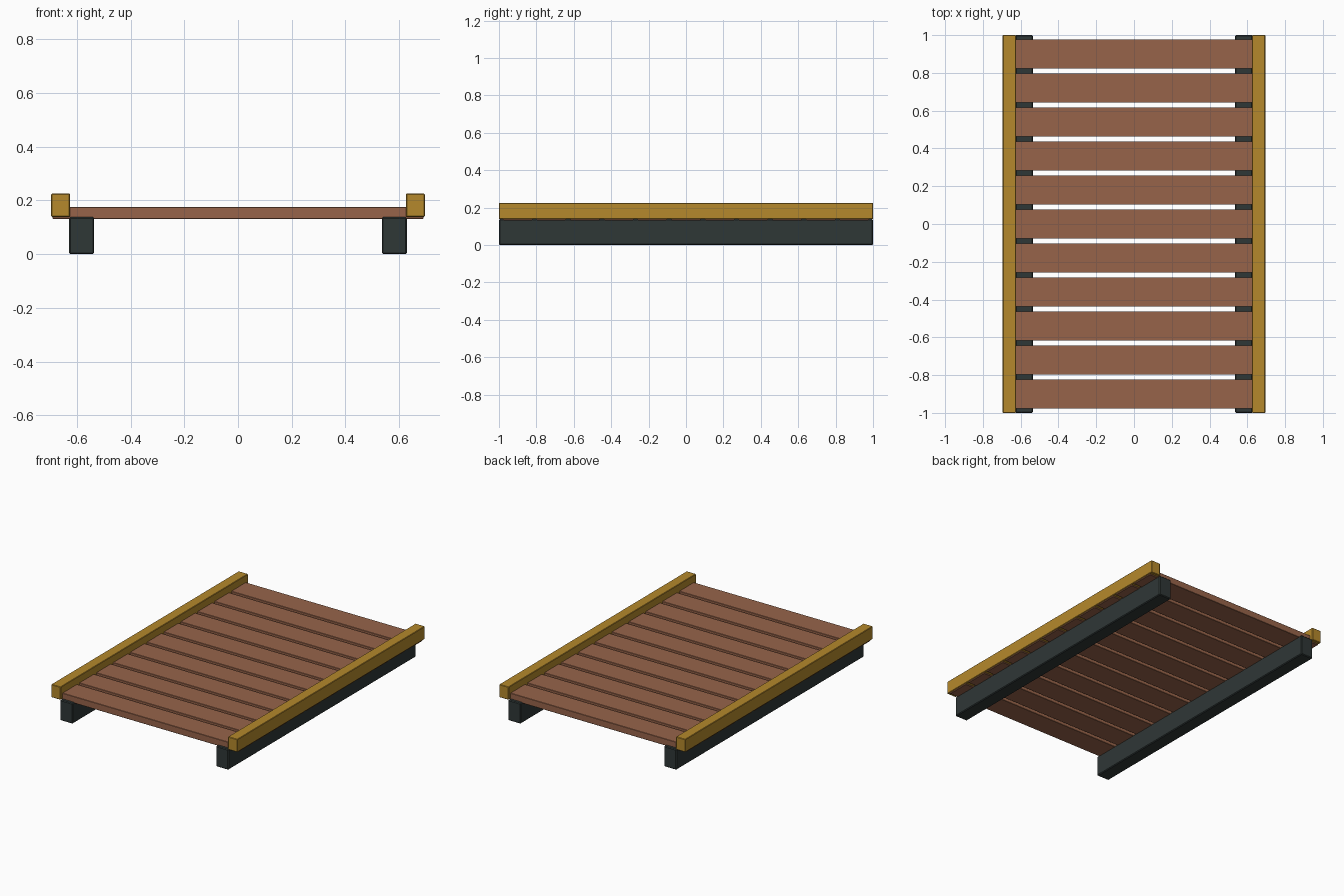
import bpy

if "Cube" in bpy.data.objects:
    bpy.data.objects.remove(bpy.data.objects["Cube"], do_unlink=True)


def material(name, rgb):
    m = bpy.data.materials.new(name)
    m.use_nodes = True
    m.diffuse_color = (*rgb, 1)
    m.node_tree.nodes["Principled BSDF"].inputs["Base Color"].default_value = (*rgb, 1)
    return m


def box(name, low, high, mat, bevel):
    centre = [(a + b) / 2 for a, b in zip(low, high)]
    bpy.ops.mesh.primitive_cube_add(size=1, location=centre)
    ob = bpy.context.object
    ob.name = name
    ob.scale = [b - a for a, b in zip(low, high)]
    bpy.ops.object.transform_apply(location=False, rotation=False, scale=True)
    ob.data.materials.append(mat)
    mod = ob.modifiers.new("edge_bevel", "BEVEL")
    mod.width = bevel
    mod.segments = 1
    return ob


wood = material("brown_wood", (0.31, 0.127, 0.068))
ochre = material("ochre_paint", (0.46, 0.25, 0.025))
dark = material("dark_grey", (0.028, 0.038, 0.037))

# Support beams and edge rails on both sides
for side, s in (("left", 1), ("right", -1)):
    bx = sorted((s * 0.535, s * 0.628))
    box(side + "_beam", (bx[0], -1, 0), (bx[1], 1, 0.138), dark, 0.005)
    rx = sorted((s * 0.625, s * 0.695))
    box(side + "_rail", (rx[0], -1, 0.138), (rx[1], 1, 0.225), ochre, 0.003)

# Deck planks, running under the rails
count, pitch, width = 11, 0.18, 0.156
for i in range(count):
    y = (i - (count - 1) / 2) * pitch
    box(f"plank_{i + 1}", (-0.69, y - width / 2, 0.131),
        (0.69, y + width / 2, 0.176), wood, 0.002)
